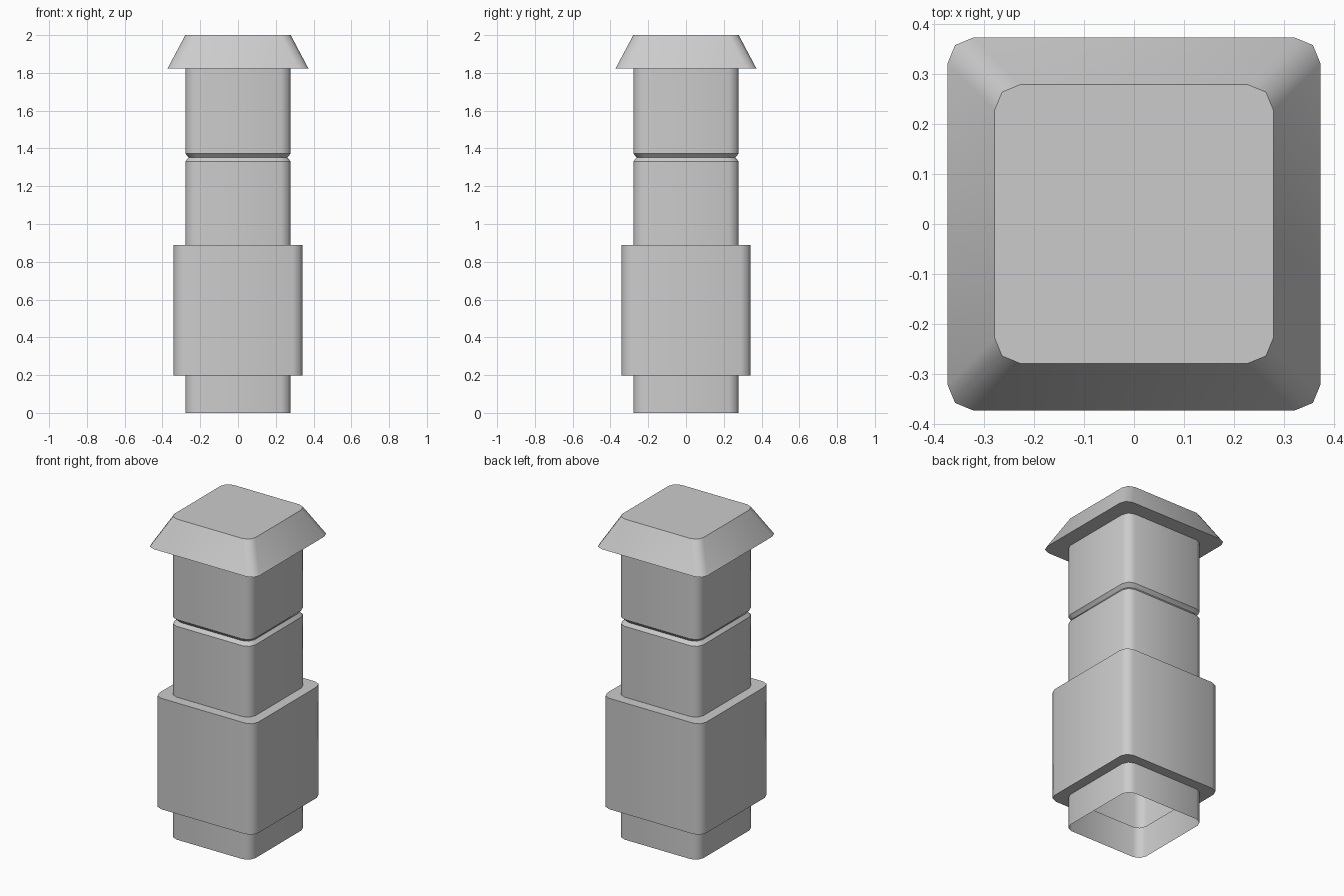
import bpy, bmesh
from math import cos, sin, pi

if "Cube" in bpy.data.objects:
    bpy.data.objects.remove(bpy.data.objects["Cube"])

RADIUS = 0.052   # corner rounding shared by every section


def section(bm, half, z):
    """Rounded square ring with three points per corner."""
    ring = []
    c = half - RADIUS
    for k, (sx, sy) in enumerate([(1, 1), (-1, 1), (-1, -1), (1, -1)]):
        for j in range(3):
            a = k * pi / 2 + j * pi / 4
            ring.append(bm.verts.new((sx * c + RADIUS * cos(a),
                                      sy * c + RADIUS * sin(a), z)))
    return ring


def loft(name, profile):
    """Skin stacked sections into an open-bottomed shell with a flat top."""
    bm = bmesh.new()
    rings = [section(bm, h, z) for h, z in profile]
    n = len(rings[0])
    for low, high in zip(rings, rings[1:]):
        for i in range(n):
            j = (i + 1) % n
            bm.faces.new((low[i], low[j], high[j], high[i])).smooth = True
    bm.faces.new(rings[-1])
    # crisp horizontal rims, soft vertical corners
    for e in bm.edges:
        if abs(e.verts[0].co.z - e.verts[1].co.z) < 1e-5:
            e.smooth = False
    mesh = bpy.data.meshes.new(name)
    bm.to_mesh(mesh)
    bm.free()
    obj = bpy.data.objects.new(name, mesh)
    bpy.context.collection.objects.link(obj)
    return obj


SHAFT, BLOCK, CAP = 0.279, 0.342, 0.373

# (half width, height) from the open foot to the cap
loft("square_post", [
    (SHAFT, 0.0), (SHAFT, 0.197),            # foot
    (BLOCK, 0.197), (BLOCK, 0.889),          # wide block
    (SHAFT, 0.889), (SHAFT, 1.331),          # lower shaft
    (SHAFT - 0.017, 1.352), (SHAFT, 1.373),  # groove
    (SHAFT, 1.823),                          # upper shaft
    (CAP, 1.823), (SHAFT, 2.0),              # tapered cap
])
